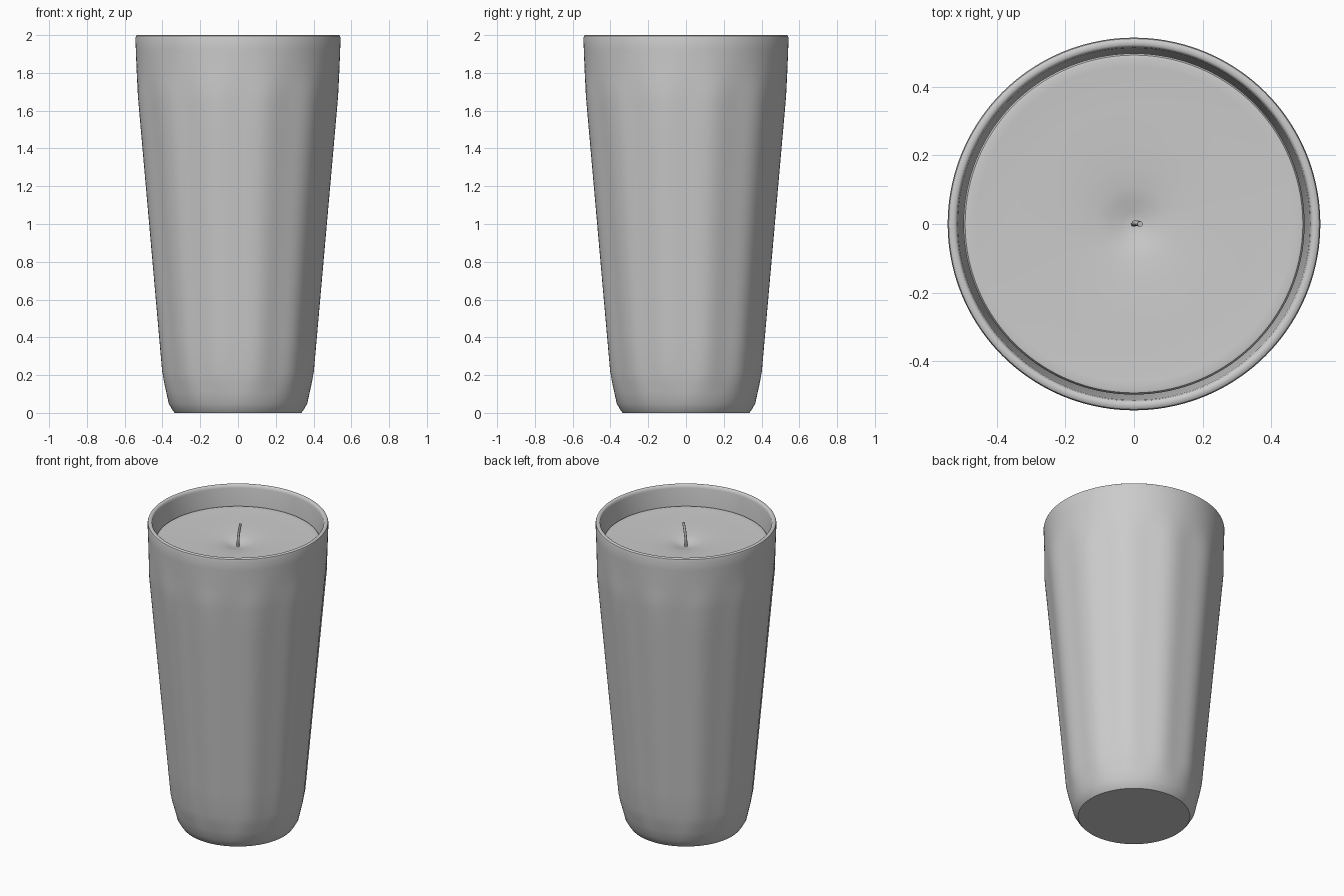
import bpy, bmesh, math

if "Cube" in bpy.data.objects:
    bpy.data.objects.remove(bpy.data.objects["Cube"])

SEG = 144
FLUTES = 12


def revolve(name, profile):
    """Revolve (radius, z, flute depth) points; radius 0 becomes a pole."""
    bm = bmesh.new()
    rings = []
    for r, z, d in profile:
        if r == 0:
            rings.append([bm.verts.new((0, 0, z))])
            continue
        ring = []
        for i in range(SEG):
            a = 2 * math.pi * i / SEG
            k = r * (1 + d * (1 - math.cos(FLUTES * a)) / 2)
            ring.append(bm.verts.new((k * math.cos(a), k * math.sin(a), z)))
        rings.append(ring)
    for lo, hi in zip(rings, rings[1:]):
        for i in range(SEG):
            j = (i + 1) % SEG
            if len(lo) == 1:
                bm.faces.new((lo[0], hi[j], hi[i]))
            elif len(hi) == 1:
                bm.faces.new((lo[i], lo[j], hi[0]))
            else:
                bm.faces.new((lo[i], lo[j], hi[j], hi[i]))
    bmesh.ops.recalc_face_normals(bm, faces=bm.faces)
    mesh = bpy.data.meshes.new(name)
    bm.to_mesh(mesh)
    bm.free()
    obj = bpy.data.objects.new(name, mesh)
    bpy.context.collection.objects.link(obj)
    bpy.ops.object.select_all(action='DESELECT')
    obj.select_set(True)
    bpy.context.view_layer.objects.active = obj
    bpy.ops.object.shade_smooth_by_angle(angle=math.radians(40))
    return obj


# Fluted tumbler: base, outer wall, rim, inner wall, inner floor
outer = [(0, 0, 0), (0.335, 0, 0), (0.345, 0.012, 0), (0.367, 0.05, 0),
         (0.380, 0.11, 0.006), (0.391, 0.16, 0.014), (0.401, 0.22, 0.02)]
outer += [(0.401 + 0.126 * t / 8, 0.22 + 1.43 * t / 8, 0.02) for t in range(1, 9)]
outer += [(0.531, 1.70, 0.016), (0.534, 1.76, 0.009), (0.537, 1.82, 0.003),
          (0.541, 1.92, 0), (0.543, 1.985, 0), (0.540, 1.996, 0), (0.534, 2.0, 0)]
inner = [(0.522, 2.0, 0), (0.516, 1.995, 0), (0.513, 1.98, 0), (0.501, 1.85, 0),
         (0.372, 0.25, 0), (0.345, 0.14, 0), (0.31, 0.10, 0), (0, 0.10, 0)]
revolve("glass_cup", outer + inner)

# Wax fill with rounded edge and a dimple around the wick
revolve("wax", [
    (0, 0.105, 0), (0.305, 0.105, 0), (0.342, 0.145, 0), (0.369, 0.25, 0),
    (0.497, 1.85, 0), (0.497, 1.862, 0), (0.492, 1.869, 0), (0.484, 1.871, 0),
    (0.46, 1.869, 0), (0.35, 1.866, 0), (0.25, 1.864, 0), (0.17, 1.860, 0),
    (0.11, 1.855, 0), (0.07, 1.848, 0), (0.035, 1.837, 0), (0, 1.832, 0)])

# Slightly bent wick
curve = bpy.data.curves.new("wick", 'CURVE')
curve.dimensions = '3D'
curve.bevel_depth = 0.008
curve.bevel_resolution = 3
curve.use_fill_caps = True
pts = [(0, 0, 1.80), (0, 0, 1.86), (0.004, 0.003, 1.92), (0.018, 0, 1.985)]
spline = curve.splines.new('BEZIER')
spline.bezier_points.add(len(pts) - 1)
for p, co in zip(spline.bezier_points, pts):
    p.co = co
    p.handle_left_type = p.handle_right_type = 'AUTO'
wick = bpy.data.objects.new("wick", curve)
bpy.context.collection.objects.link(wick)
